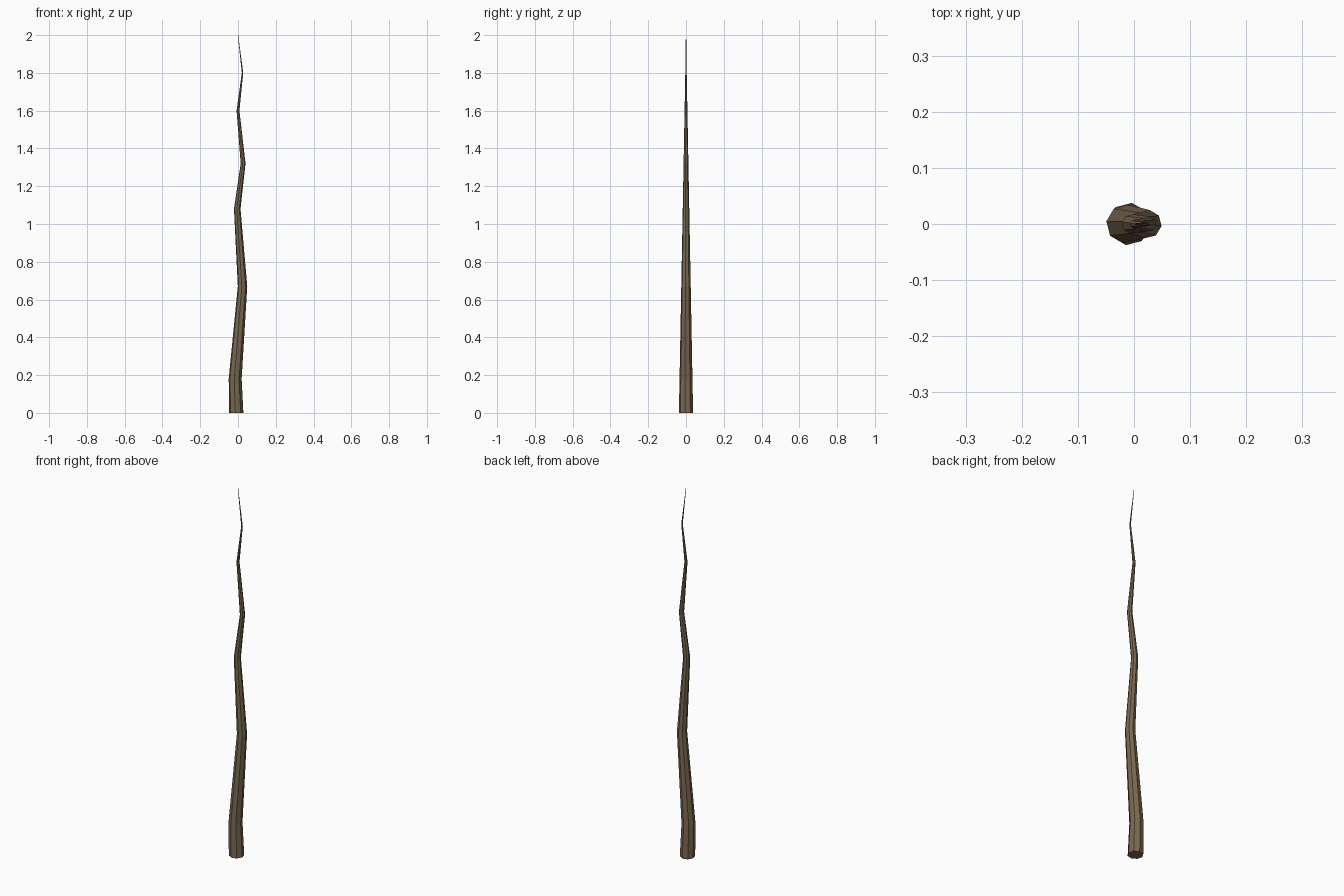
import bpy, bmesh
from math import cos, sin, pi, radians

if "Cube" in bpy.data.objects:
    bpy.data.objects.remove(bpy.data.objects["Cube"])

SIDES, BASE_R, HEIGHT = 8, 0.038, 2.0
PHASE = radians(-8)
# centre line of the crooked stem: (x, z)
PATH = [(-0.009, 0), (-0.015, 0.18), (0.024, 0.67), (-0.004, 1.08),
        (0.027, 1.32), (0.0, 1.6), (0.024, 1.8), (0.0, 2.0)]

bm = bmesh.new()


def ring(cx, z):
    r = max(BASE_R * (1 - z / HEIGHT), 0.001)
    angles = [PHASE + 2 * pi * i / SIDES for i in range(SIDES)]
    return [bm.verts.new((cx + r * cos(a), r * sin(a), z)) for a in angles]


# tapering stem walls, with caps at both ends
rings = [ring(x, z) for x, z in PATH]
for low, high in zip(rings, rings[1:]):
    for i in range(SIDES):
        j = (i + 1) % SIDES
        bm.faces.new((low[i], low[j], high[j], high[i]))
bm.faces.new(rings[0][::-1])
bm.faces.new(rings[-1])

mesh = bpy.data.meshes.new("stem")
bm.to_mesh(mesh)
bm.free()
stem = bpy.data.objects.new("stem", mesh)
bpy.context.collection.objects.link(stem)

# brown bark
bark = bpy.data.materials.new("bark")
bark.diffuse_color = (0.2, 0.14, 0.08, 1)
bark.use_nodes = True
bark.node_tree.nodes["Principled BSDF"].inputs["Base Color"].default_value = bark.diffuse_color
mesh.materials.append(bark)
